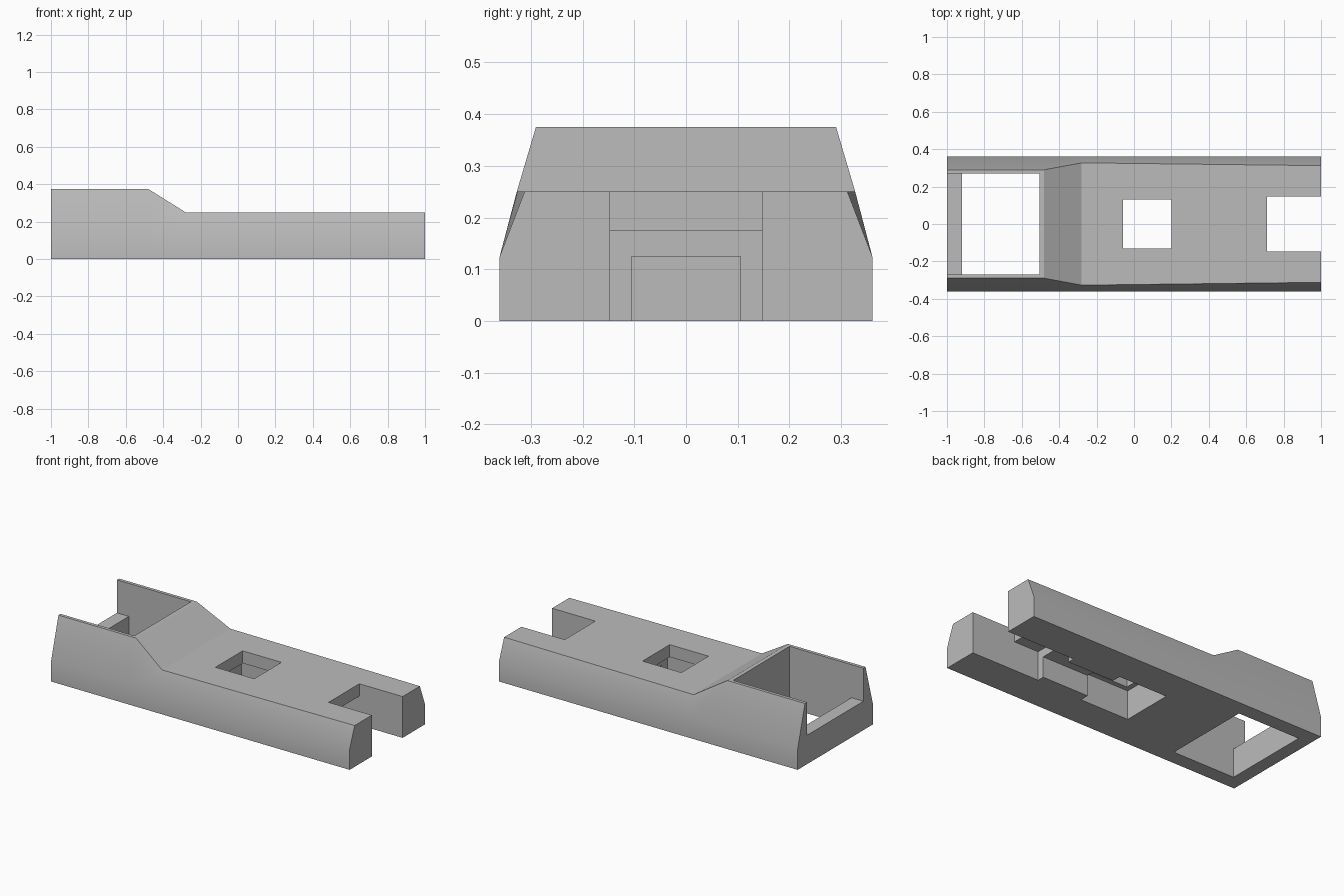
import bpy, bmesh
from math import radians

default = bpy.data.objects.get("Cube")
if default:
    bpy.data.objects.remove(default, do_unlink=True)

# Single plain grey finish
grey = bpy.data.materials.new("plain grey")
grey.use_nodes = True
colour = (0.5, 0.5, 0.5, 1)
grey.diffuse_color = colour
grey.node_tree.nodes["Principled BSDF"].inputs["Base Color"].default_value = colour


def section(x, top, half):
    """Outline across the body: upright lower sides, leaning upper sides."""
    right = [(x, -0.36, 0), (x, -0.36, 0.125), (x, -half, top)]
    return right + [(x, -y, z) for _, y, z in reversed(right)]


def loft(name, sections):
    bm = bmesh.new()
    rings = [[bm.verts.new(p) for p in s] for s in sections]
    n = len(rings[0])
    for a, b in zip(rings, rings[1:]):
        for i in range(n):
            j = (i + 1) % n
            bm.faces.new((a[i], a[j], b[j], b[i]))
    bm.faces.new(rings[0])
    bm.faces.new(rings[-1])
    bmesh.ops.recalc_face_normals(bm, faces=bm.faces)
    mesh = bpy.data.meshes.new(name)
    bm.to_mesh(mesh)
    bm.free()
    obj = bpy.data.objects.new(name, mesh)
    bpy.context.collection.objects.link(obj)
    return obj


def cut(body, name, x0, x1, half, z0, z1):
    """Subtract a box centred on y = 0 from the body."""
    box = loft(name, [[(x, -half, z0), (x, -half, z1), (x, half, z1), (x, half, z0)]
                      for x in (x0, x1)])
    box.hide_render = True
    mod = body.modifiers.new(name, "BOOLEAN")
    mod.operation = "DIFFERENCE"
    mod.solver = "EXACT"
    mod.object = box
    bpy.ops.object.modifier_apply(modifier=mod.name)
    bpy.data.objects.remove(box, do_unlink=True)


# Body: tall tail, sloped step, long low deck
body = loft("body_shell", [
    section(-1, 0.375, 0.29),
    section(-0.48, 0.375, 0.29),
    section(-0.28, 0.25, 0.327),
    section(1, 0.25, 0.312),
])
body.data.materials.append(grey)
bpy.ops.object.select_all(action="DESELECT")
body.select_set(True)
bpy.context.view_layer.objects.active = body

low, high = -0.1, 0.6
# Tail well and the lowered sill behind it
cut(body, "tail_well", -0.92, -0.505, 0.27, low, high)
cut(body, "tail_sill", -1.1, -0.91, 0.27, 0.175, high)
# Fork slot and its recess under the deck
cut(body, "fork_slot", 0.71, 1.1, 0.147, low, high)
cut(body, "fork_recess", 0.545, 0.75, 0.147, low, 0.175)
# Square deck hole with a wider pocket below
cut(body, "deck_hole", -0.06, 0.2, 0.13, low, high)
cut(body, "deck_pocket", -0.09, 0.235, 0.16, low, 0.175)
# Channel joining the pocket to the recess
cut(body, "channel", 0.1, 0.6, 0.105, low, 0.125)

bpy.ops.object.shade_smooth_by_angle(angle=radians(30))
